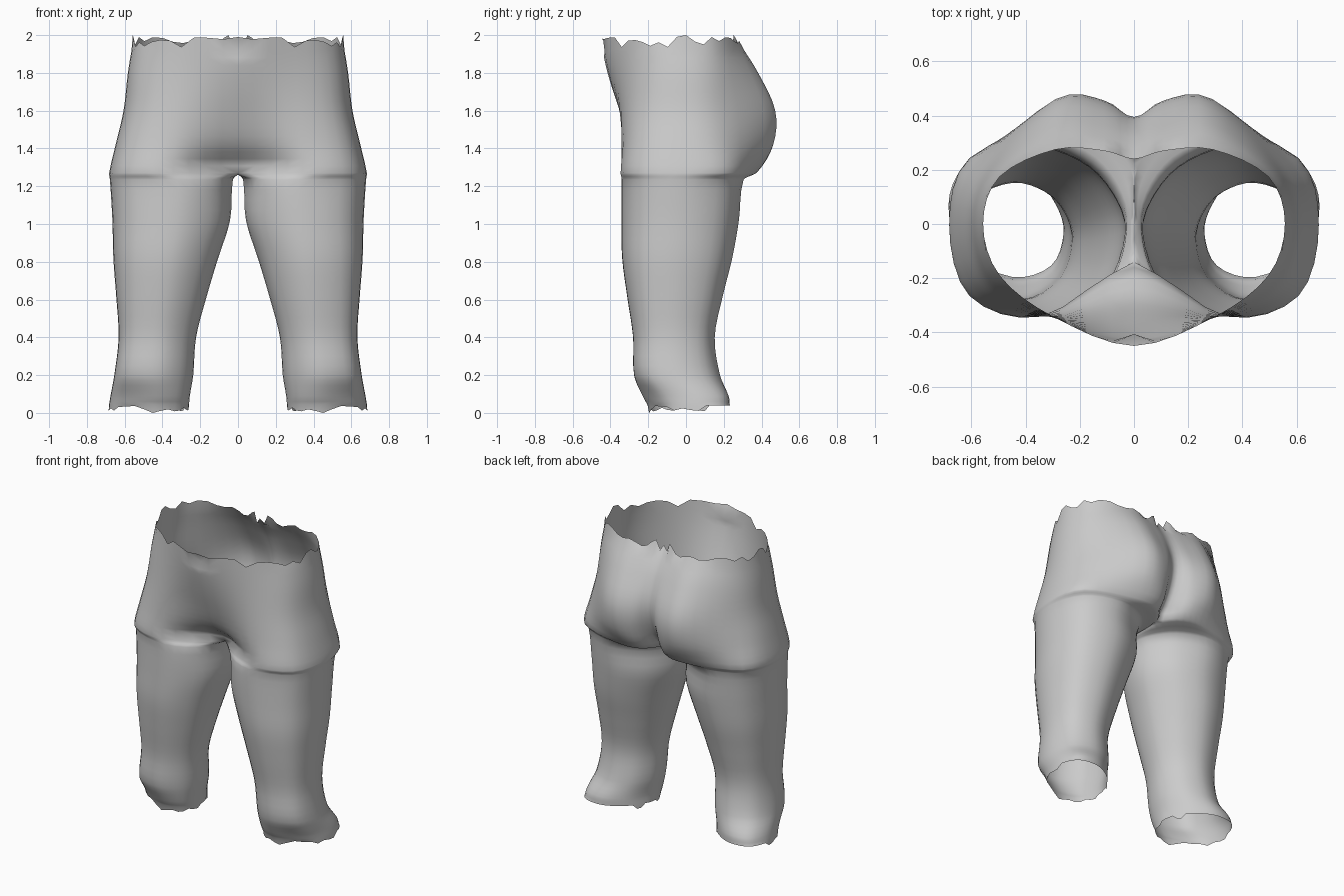
import bpy, bmesh, random
from mathutils import Vector

if "Cube" in bpy.data.objects:
    bpy.data.objects.remove(bpy.data.objects["Cube"])

random.seed(4)
SUB = 4          # steps between outline points
ROWS = 4         # steps between control rings

# Leg outline on a unit square: inner front, front, outside, back, inner back, inside
LEG = [(-.78, -.64), (-.1, -1), (.75, -.75), (1, 0), (.75, .72),
       (.1, 1), (-.5, .84), (-.86, .48), (-1, 0)]


def leg(z, xi, xo, yf, yb, skew=0):
    cx, cy, rx, ry = (xi + xo) / 2, (yf + yb) / 2, (xo - xi) / 2, (yb - yf) / 2
    return z, [Vector((cx + u * rx, cy + v * ry + skew * u)) for u, v in LEG]


def hip(z, belly, xo, buttock, cleft):
    """Half outline of the hips: belly, thigh front, outside, buttock, cleft."""
    d = 1.96 - z
    pts = [(0, belly), (.30 + .06 * d, -.341), (xo * .89, -.19 - .11 * d), (xo, 0),
           (xo * .89, .175 + .1 * d), (.29, buttock), (.11, buttock - .005),
           (0, cleft), (0, .05)]
    return z, [Vector(p) for p in pts]


# Hem, leg, crotch and waist of one half, from the bottom up
rings = [
    leg(.03, .26, .685, -.19, .225, .05),
    leg(.09, .255, .675, -.225, .22, .045),
    leg(.20, .237, .655, -.275, .18),
    leg(.40, .222, .632, -.28, .152),
    leg(.62, .165, .645, -.312, .195),
    leg(.82, .105, .66, -.338, .245),
    leg(1.02, .042, .665, -.342, .28),
    leg(1.235, .027, .678, -.342, .305),
    hip(1.27, -.14, .682, .36, .22),
    hip(1.42, -.27, .648, .445, .345),
    hip(1.60, -.35, .606, .455, .395),
    hip(1.80, -.415, .583, .37, .34),
    hip(1.96, -.45, .557, .275, .24),
]
CROTCH = 8


def hermite(a, b, ma, mb, t):
    return (a * (2*t**3 - 3*t*t + 1) + ma * (t**3 - 2*t*t + t)
            + b * (3*t*t - 2*t**3) + mb * (t**3 - t*t))


def slope(i):
    lo, hi = max(i - 1, 0), min(i + 1, len(rings) - 1)
    return [(q - p) / (rings[hi][0] - rings[lo][0])
            for p, q in zip(rings[lo][1], rings[hi][1])]


def outline(pts, closed):
    """Smooth curve through the ring points; the hip half mirrors at x = 0."""
    if closed:
        n, get = len(pts), lambda i: pts[i % len(pts)]
    else:
        p = pts[:8]
        ext = [Vector((-p[1].x, p[1].y))] + p + [Vector((-p[6].x, p[6].y))]
        n, get = 7, lambda i: ext[i + 1]
    out = []
    for i in range(n):
        a, b, c, d = (get(i + k) for k in (-1, 0, 1, 2))
        out += [hermite(b, c, (c - a) / 2, (d - b) / 2, s / SUB) for s in range(SUB)]
    return out if closed else out + [pts[7].copy()]


# Control rings to dense rows
rows = []
for i in range(len(rings) - 1):
    (z0, p0), (z1, p1) = rings[i], rings[i + 1]
    h = z1 - z0
    for s in range(ROWS):
        t = s / ROWS
        pts = [hermite(a, b, m * h, n * h, t)
               for a, b, m, n in zip(p0, p1, slope(i), slope(i + 1))]
        rows.append((z0 + h * t, pts))
rows.append(rings[-1])
split = CROTCH * ROWS

# Rows to vertices, with torn hem and waist
bm = bmesh.new()
grid = []
for r, (z, pts) in enumerate(rows):
    if r >= split:
        for k in (0, 7, 8):
            pts[k].x = 0
    vs = []
    for k, p in enumerate(outline(pts, r <= split)):
        x = max(p.x, 0)
        if r >= split and (k == 0 or k >= 7 * SUB):
            x = 0
        zz = z
        if r == 0:
            zz += random.uniform(-.025, .01) if p.y < .1 else .008
        if r == len(rows) - 1:
            zz += .03 if k == 0 else random.uniform(-.028, .035)
        vs.append(bm.verts.new((x, p.y, zz)))
    grid.append(vs)

for r in range(len(grid) - 1):
    a, b = grid[r], grid[r + 1]
    closed = r < split
    for k in range(len(a) if closed else 7 * SUB):
        j = (k + 1) % len(a) if closed else k + 1
        bm.faces.new((a[k], a[j], b[j], b[k]))

# Waist peaks, lowest hem point and navel dent
grid[-1][3 * SUB].co.z = 2.0
grid[-1][7 * SUB - 2].co.z = 2.0
grid[0][SUB].co.z = 0
grid[-2][0].co.y += .035

bmesh.ops.recalc_face_normals(bm, faces=bm.faces)
bm.normal_update()
if max(bm.faces, key=lambda f: f.calc_center_median().x).normal.x < 0:
    bmesh.ops.reverse_faces(bm, faces=bm.faces)
me = bpy.data.meshes.new("hips_and_legs")
bm.to_mesh(me)
bm.free()

mat = bpy.data.materials.new("light grey")
mat.diffuse_color = (.6, .6, .6, 1)
mat.use_nodes = True
mat.node_tree.nodes["Principled BSDF"].inputs["Base Color"].default_value = mat.diffuse_color
me.materials.append(mat)
for p in me.polygons:
    p.use_smooth = True
ob = bpy.data.objects.new("hips_and_legs", me)
bpy.context.collection.objects.link(ob)
mir = ob.modifiers.new("mirror", 'MIRROR')
mir.merge_threshold = .0005
